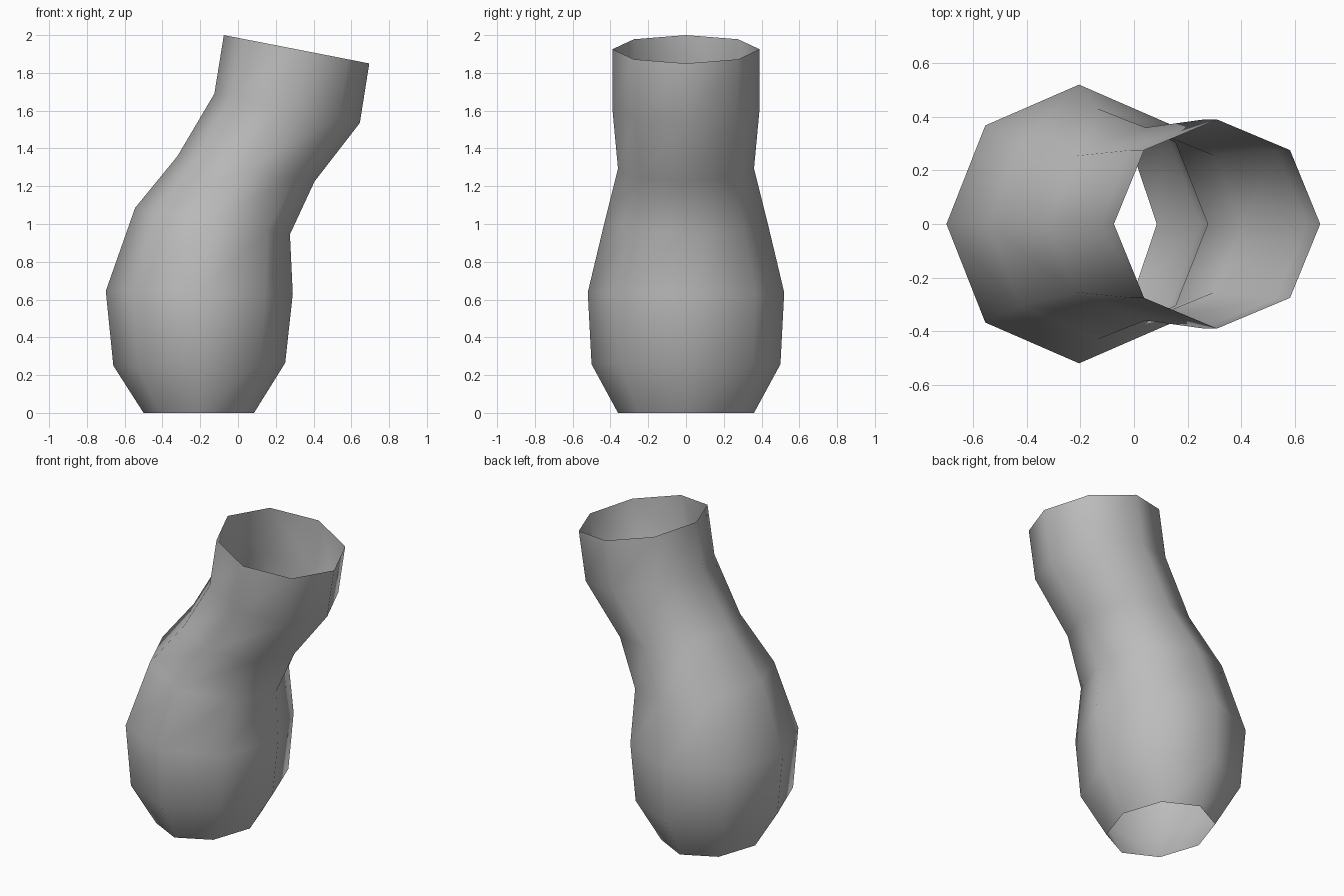
import bpy, bmesh
from math import cos, sin, pi
from mathutils import Vector

cube = bpy.data.objects.get("Cube")
if cube:
    bpy.data.objects.remove(cube)

SIDES = 8

# Each ring: left x, left z, right x, right z, half depth
RINGS = [
    (-0.50, 0.00, 0.085, 0.00, 0.36),
    (-0.66, 0.25, 0.25, 0.265, 0.50),
    (-0.70, 0.645, 0.29, 0.63, 0.52),
    (-0.545, 1.085, 0.275, 0.945, 0.43),
    (-0.32, 1.36, 0.405, 1.225, 0.36),
    (-0.125, 1.69, 0.645, 1.535, 0.39),
    (-0.075, 2.00, 0.695, 1.85, 0.39),
]

grey = bpy.data.materials.new("plain grey")
grey.use_nodes = True
colour = (0.5, 0.5, 0.5, 1)
grey.diffuse_color = colour
grey.node_tree.nodes["Principled BSDF"].inputs["Base Color"].default_value = colour

# Bent tube, open at both ends
bm = bmesh.new()
loops = []
for lx, lz, rx, rz, depth in RINGS:
    left, right = Vector((lx, 0, lz)), Vector((rx, 0, rz))
    centre, half = (left + right) / 2, (right - left) / 2
    angles = [2 * pi * i / SIDES for i in range(SIDES)]
    loops.append([bm.verts.new(centre + half * cos(a) + Vector((0, depth * sin(a), 0)))
                  for a in angles])
for low, high in zip(loops, loops[1:]):
    for i in range(SIDES):
        j = (i + 1) % SIDES
        bm.faces.new((low[i], low[j], high[j], high[i])).smooth = True

mesh = bpy.data.meshes.new("bent_tube")
bm.to_mesh(mesh)
bm.free()
mesh.materials.append(grey)
tube = bpy.data.objects.new("bent_tube", mesh)
bpy.context.collection.objects.link(tube)
